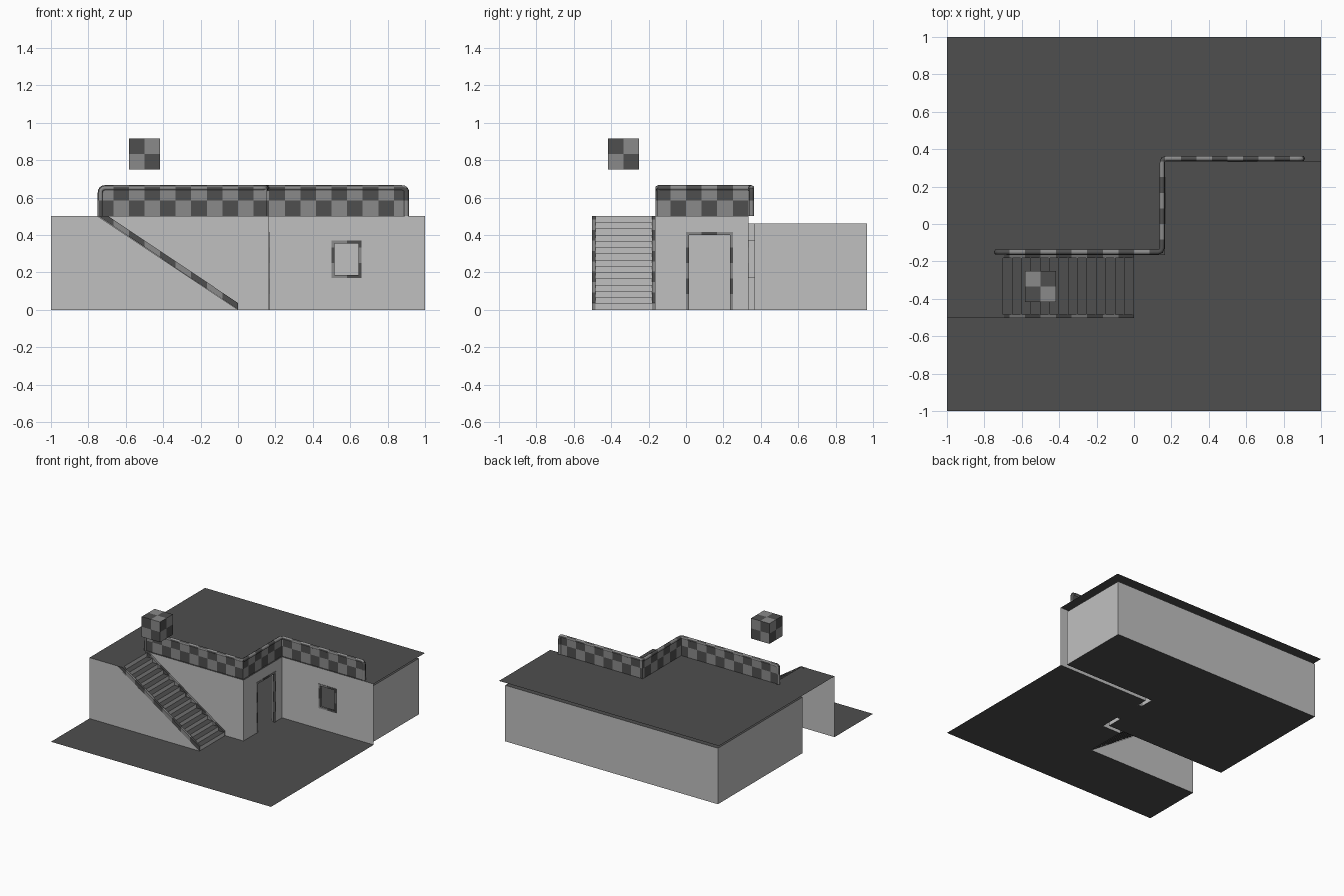
import bpy, bmesh, math
from mathutils import Vector

if "Cube" in bpy.data.objects:
    bpy.data.objects.remove(bpy.data.objects["Cube"])

C = 1 / 12          # checker cell size
T = 1 / 30          # wall thickness and step rise
S = 1 / 6


def material(name, v):
    m = bpy.data.materials.new(name)
    m.diffuse_color = (v, v, v, 1)
    m.use_nodes = True
    m.node_tree.nodes["Principled BSDF"].inputs["Base Color"].default_value = m.diffuse_color
    return m


MATS = [material("light_grey", 0.53), material("mid_grey", 0.255), material("dark_grey", 0.077)]
LIGHT, MID, DARK = 0, 1, 2


def finish(name, bm):
    me = bpy.data.meshes.new(name)
    bm.to_mesh(me)
    bm.free()
    for m in MATS:
        me.materials.append(m)
    ob = bpy.data.objects.new(name, me)
    bpy.context.collection.objects.link(ob)
    return ob


def sheets(name, polys, mat):
    """Flat polygons joined in one object."""
    bm = bmesh.new()
    for pts in polys:
        bm.faces.new([bm.verts.new(p) for p in pts]).material_index = mat
    return finish(name, bm)


def flat(pts, z):
    return [(x, y, z) for x, y in pts]


def wall(a, b, h, hole=None):
    """Upright wall from a to b; hole = (u0, u1, z0, z1) in distance along it."""
    a, b = Vector(a), Vector(b)
    d, length = (b - a).normalized(), (b - a).length
    if hole:
        u0, u1, z0, z1 = hole
        rects = [(0, u0, 0, h), (u1, length, 0, h), (u0, u1, z1, h)]
        if z0 > 0:
            rects.append((u0, u1, 0, z0))
    else:
        rects = [(0, length, 0, h)]
    out = []
    for p, q, z0, z1 in rects:
        P, Q = a + d * p, a + d * q
        out.append([(P.x, P.y, z0), (Q.x, Q.y, z0), (Q.x, Q.y, z1), (P.x, P.y, z1)])
    return out


def add_box(bm, lo, hi):
    vs = bmesh.ops.create_cube(bm, size=1)["verts"]
    for v in vs:
        v.co = [lo[i] + (v.co[i] + 0.5) * (hi[i] - lo[i]) for i in range(3)]


def checker(bm, top_shift=0, along_x=False):
    """Cut along the checker grid and colour the cells alternately."""
    for ax in ([0] if along_x else range(3)):
        vals = [v.co[ax] for v in bm.verts]
        for k in range(math.floor(min(vals) / C), math.ceil(max(vals) / C) + 1):
            no = [0, 0, 0]
            no[ax] = 1
            co = [k * C * n for n in no]
            bmesh.ops.bisect_plane(bm, geom=bm.verts[:] + bm.edges[:] + bm.faces[:],
                                   dist=1e-5, plane_co=co, plane_no=no)
    bm.normal_update()
    for f in bm.faces:
        c = f.calc_center_median()
        cell = [math.floor(v / C + 1e-4) for v in c]
        n = [abs(v) for v in f.normal]
        main = n.index(max(n))
        total = cell[0] if along_x else sum(cell) - cell[main]
        if main == 2 and not along_x:
            total += top_shift
        f.material_index = DARK if total % 2 else MID


# Ground and roof
sheets("ground", [flat([(-1, -1), (1, -1), (1, 2 * S), (S, 2 * S), (S, -S), (0, -S),
                        (0, -.5), (-1, -.5)], 0)], DARK)
sheets("roof", [flat([(-1, 1), (-1, -.5), (-.7, -.5), (-.7, -S), (S, -S), (S, 2 * S),
                      (1, 2 * S), (1, 1)], .5)], DARK)

# Outer walls, with the doorway and the window opening
window = (.5, 2 * S * 2, .175, .37)
outer = wall((S, -S), (S, 2 * S), .5, (S, S + .25, 0, .415))
outer += wall((S, 2 * S), (1, 2 * S), .5, (.5 - S, .66 - S, .17, .37))
outer.append([(-1, -.5, 0), (0, -.5, 0), (-.75, -.5, .5), (-1, -.5, .5)])
outer.append([(-.75, -S, .5), (0, -S, 0), (S, -S, 0), (S, -S, .5)])
sheets("outer_walls", outer, LIGHT)

# Inner room
E, H, XI, YA, YB = 1 - T, .46, S - T, -S + T, 2 * S + T
plan = [(-E, YA), (XI, YA), (XI, YB), (E, YB), (E, E), (-E, E)]
inner = []
for i, p in enumerate(plan):
    q = plan[(i + 1) % 6]
    hole = {1: (-YA, .25 - YA, 0, .415), 2: (.5 - XI, .66 - XI, .17, .37)}.get(i)
    inner += wall(p, q, H, hole)
sheets("room_walls", inner, LIGHT)
sheets("room_floor", [flat(plan, 0), flat([(XI, 0), (S, 0), (S, .25), (XI, .25)], 0)], DARK)
sheets("room_ceiling", [flat(plan, H)], DARK)

# Reveals through the wall thickness
rev = [[(XI, y, 0), (S, y, 0), (S, y, .415), (XI, y, .415)] for y in (0, .25)]
rev.append(flat([(XI, 0), (S, 0), (S, .25), (XI, .25)], .415))
rev += [[(x, 2 * S, .17), (x, YB, .17), (x, YB, .37), (x, 2 * S, .37)] for x in (.5, .66)]
rev += [flat([(.5, 2 * S), (.66, 2 * S), (.66, YB), (.5, YB)], z) for z in (.17, .37)]
sheets("reveals", rev, LIGHT)

# Door and window frames
w = .015
bm = bmesh.new()
for y0, y1, z0, z1 in [(0, w, 0, .415), (.25 - w, .25, 0, .415), (w, .25 - w, .415 - w, .415)]:
    add_box(bm, (S - .012, y0, z0), (S + .003, y1, z1))
checker(bm)
finish("door_frame", bm)
bm = bmesh.new()
for x0, x1, z0, z1 in [(.5, .5 + w, .17, .37), (.66 - w, .66, .17, .37),
                       (.5 + w, .66 - w, .17, .17 + w), (.5 + w, .66 - w, .37 - w, .37)]:
    add_box(bm, (x0, 2 * S - .003, z0), (x1, 2 * S + .012, z1))
checker(bm)
finish("window_frame", bm)

# Stairs
ya, yb = -.484, -.183
treads, risers = [], []
for k in range(15):
    x, z = -.05 * k, T * k
    risers.append([(x, ya, z), (x, yb, z), (x, yb, z + T), (x, ya, z + T)])
    if k < 14:
        treads.append(flat([(x, ya), (x, yb), (x - .05, yb), (x - .05, ya)], z + T))
sheets("stair_treads", treads, DARK)
sheets("stair_risers", risers, LIGHT)

# Sloped stringers on both sides of the stairs
bm = bmesh.new()
for y0, y1 in [(-.502, ya), (yb, -S + .001)]:
    side = [(0, 0), (0, T + .003), (-.695, .501), (-.745, .5)]
    f = bm.faces.new([bm.verts.new((x, y0, z)) for x, z in side])
    ext = bmesh.ops.extrude_face_region(bm, geom=[f])["geom"]
    bmesh.ops.translate(bm, vec=(0, y1 - y0, 0),
                        verts=[g for g in ext if isinstance(g, bmesh.types.BMVert)])
    bm.faces.new([bm.verts.new((x, y0, z)) for x, z in side])
bmesh.ops.remove_doubles(bm, verts=bm.verts[:], dist=1e-5)
bmesh.ops.recalc_face_normals(bm, faces=bm.faces[:])
checker(bm, along_x=True)
finish("stair_stringers", bm)

# Railing panels
bm = bmesh.new()
t = .006
for (x0, y0), (x1, y1) in [((-.735, -.15), (.15, -.15)), ((.15, -.15), (.15, .35)),
                           ((.15, .35), (.9, .35))]:
    add_box(bm, (x0 - t, y0 - t, .5), (x1 + t, y1 + t, .65))
checker(bm)
finish("railing_panels", bm)

# Railing bar: a tube with rounded corners
corners = [Vector(p) for p in [(-.735, -.15, .5), (-.735, -.15, .651), (.15, -.15, .651),
                               (.15, .35, .651), (.9, .35, .651), (.9, .35, .5)]]
path = [corners[0]]
for a, b, c in zip(corners, corners[1:], corners[2:]):
    p, q = b + (a - b).normalized() * .025, b + (c - b).normalized() * .025
    path += [p.lerp(b, s).lerp(b.lerp(q, s), s) for s in (0, .25, .5, .75, 1)]
path.append(corners[-1])
cu = bpy.data.curves.new("bar_path", "CURVE")
cu.dimensions = "3D"
cu.bevel_depth, cu.bevel_resolution, cu.use_fill_caps = .015, 1, True
sp = cu.splines.new("POLY")
sp.points.add(len(path) - 1)
for pt, p in zip(sp.points, path):
    pt.co = (*p, 1)
tmp = bpy.data.objects.new("bar_path", cu)
bpy.context.collection.objects.link(tmp)
bpy.context.view_layer.update()
bm = bmesh.new()
me = bpy.data.meshes.new_from_object(tmp.evaluated_get(bpy.context.evaluated_depsgraph_get()))
bm.from_mesh(me)
bpy.data.objects.remove(tmp)
checker(bm)
for f in bm.faces:
    f.smooth = True
finish("railing_bar", bm)

# Floating cube
bm = bmesh.new()
add_box(bm, (-7 * C, -5 * C, 9 * C), (-5 * C, -3 * C, 11 * C))
checker(bm, top_shift=1)
finish("floating_cube", bm)
